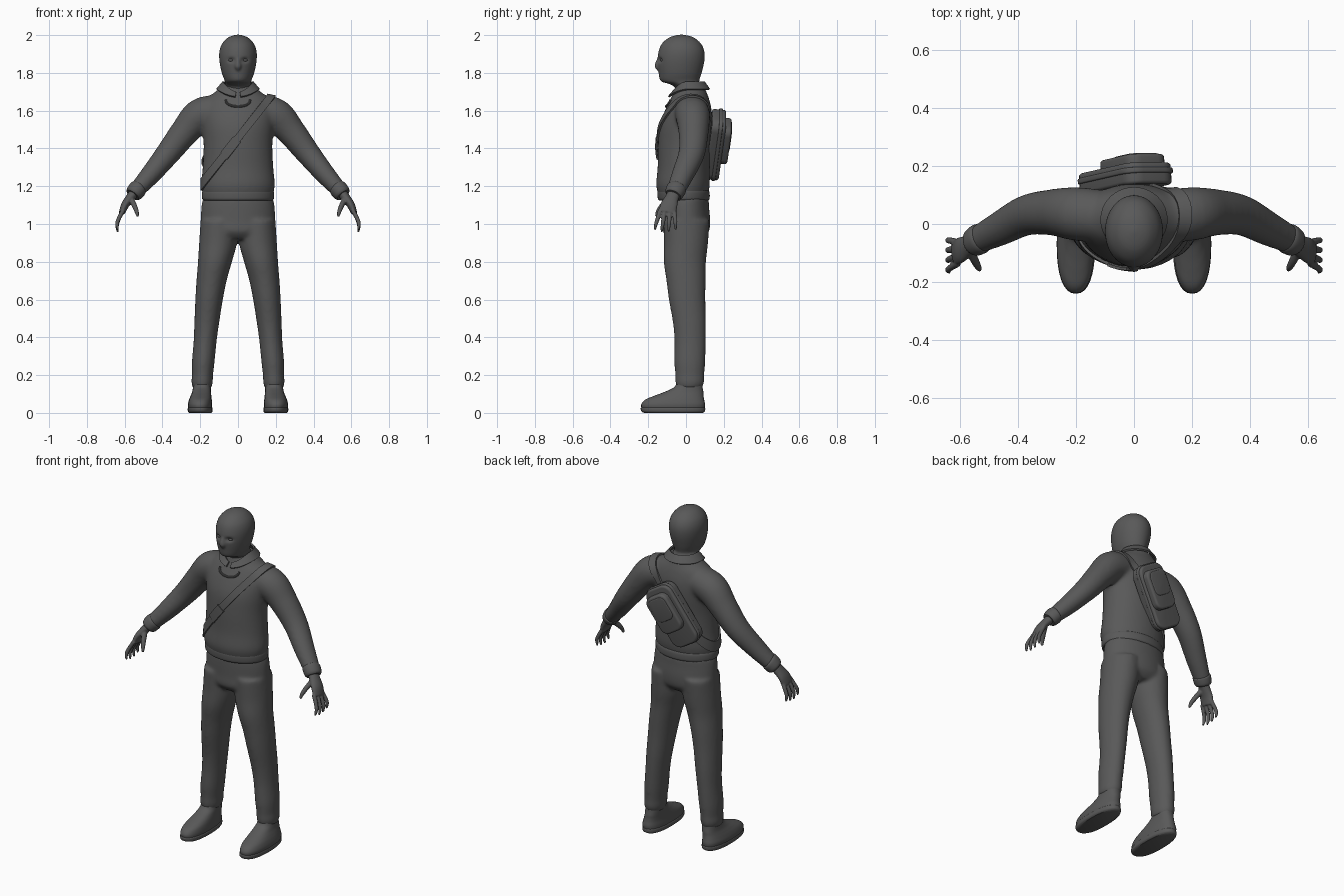
import bpy, bmesh
from math import sin, cos, pi, exp, radians
from mathutils import Vector
from mathutils.bvhtree import BVHTree

cube = bpy.data.objects.get("Cube")
if cube:
    bpy.data.objects.remove(cube, do_unlink=True)

grey = bpy.data.materials.new("dark_grey")
grey.use_nodes = True
grey.diffuse_color = (0.1, 0.1, 0.1, 1)
grey.node_tree.nodes["Principled BSDF"].inputs["Base Color"].default_value = (0.1, 0.1, 0.1, 1)


def spline(rows, steps=5):
    """Smooth rows of numbers by Catmull-Rom interpolation."""
    rows = [Vector(r) for r in rows]
    out = []
    for i in range(len(rows) - 1):
        a, b, c, d = (rows[min(max(i + k, 0), len(rows) - 1)] for k in (-1, 0, 1, 2))
        for j in range(steps):
            t = j / steps
            out.append(0.5 * (2 * b + (c - a) * t + (2 * a - 5 * b + 4 * c - d) * t * t
                              + (3 * b - a - 3 * c + d) * t ** 3))
    return out + [rows[-1]]


def loft(bm, rows, side=1, flat=True, sides=32, power=1.0):
    """Skin elliptical rings; each row is x, y, z, half width, half depth."""
    rows = spline(rows)
    rings = []
    for i, r in enumerate(rows):
        t = Vector((0, 0, 1))
        if not flat:
            t = (rows[min(i + 1, len(rows) - 1)] - rows[max(i - 1, 0)])[:3]
            t = Vector(t).normalized()
        v = Vector((0, 1, 0))
        v = (v - t * t.dot(v)).normalized()
        u = v.cross(t)
        ring = []
        for k in range(sides):
            c, s = cos(2 * pi * k / sides), sin(2 * pi * k / sides)
            c, s = (abs(q) ** power * (1 if q > 0 else -1) for q in (c, s))
            p = Vector(r[:3]) + u * c * max(r[3], .002) + v * s * max(r[4], .002)
            ring.append(bm.verts.new((p.x * side, p.y, p.z)))
        rings.append(ring)
    for a, b in zip(rings, rings[1:]):
        for k in range(sides):
            n = (k + 1) % sides
            bm.faces.new((a[k], a[n], b[n], b[k]))
    bm.faces.new(rings[0])
    bm.faces.new(rings[-1])


def apply(ob, kind, **settings):
    m = ob.modifiers.new(kind.lower(), kind)
    for key, value in settings.items():
        setattr(m, key, value)
    bpy.ops.object.modifier_apply(modifier=m.name)


def finish(name, bm, voxel=None, smooth=6, thick=None, bevel=None, angle=40):
    bmesh.ops.recalc_face_normals(bm, faces=bm.faces[:])
    mesh = bpy.data.meshes.new(name)
    bm.to_mesh(mesh)
    bm.free()
    ob = bpy.data.objects.new(name, mesh)
    bpy.context.collection.objects.link(ob)
    bpy.ops.object.select_all(action="DESELECT")
    ob.select_set(True)
    bpy.context.view_layer.objects.active = ob
    if voxel:
        apply(ob, "REMESH", mode="VOXEL", voxel_size=voxel)
        apply(ob, "SMOOTH", factor=0.5, iterations=smooth)
    if thick:
        apply(ob, "SOLIDIFY", thickness=thick, offset=0)
    if bevel:
        apply(ob, "BEVEL", width=bevel, segments=4)
    ob.data.materials.clear()
    ob.data.materials.append(grey)
    bpy.ops.object.shade_smooth_by_angle(angle=radians(angle))
    return ob


def strip(name, pairs, thick, closed=False):
    """Ribbon between pairs of edge points."""
    bm = bmesh.new()
    vs = [[bm.verts.new(p) for p in pair] for pair in pairs]
    for a, b in zip(vs, vs[1:] + (vs[:1] if closed else [])):
        bm.faces.new((a[0], b[0], b[1], a[1]))
    return finish(name, bm, thick=thick)


# Sweater: torso and both sleeves fused into one skin
bm = bmesh.new()
loft(bm, [(0, -.012, 1.13, .18, .128), (0, -.015, 1.16, .187, .133), (0, -.016, 1.21, .195, .142),
          (0, -.012, 1.3, .187, .138), (0, -.008, 1.42, .182, .14), (0, 0, 1.52, .19, .139),
          (0, .012, 1.6, .195, .124), (0, .02, 1.66, .17, .103), (0, .022, 1.7, .12, .086),
          (0, .02, 1.735, .082, .076)], sides=48)
for s in (1, -1):
    loft(bm, [(.1, .025, 1.6, .085, .09), (.2, .035, 1.575, .09, .092), (.28, .04, 1.49, .077, .08),
              (.37, .03, 1.375, .065, .07), (.46, -.015, 1.265, .054, .06),
              (.54, -.055, 1.175, .043, .048)], s, flat=False)
sweater = finish("sweater", bm, voxel=.01, smooth=10)
tree = BVHTree.FromPolygons([v.co for v in sweater.data.vertices],
                            [p.vertices for p in sweater.data.polygons])

# Waist rib and sleeve cuffs
bm = bmesh.new()
loft(bm, [(0, -.012, 1.125, .182, .13), (0, -.012, 1.135, .19, .137), (0, -.013, 1.165, .191, .138),
          (0, -.014, 1.18, .186, .133)], sides=48)
finish("waist_rib", bm)
for s, label in ((1, "left"), (-1, "right")):
    bm = bmesh.new()
    loft(bm, [(.522, -.045, 1.195, .041, .046), (.53, -.05, 1.187, .048, .053),
              (.55, -.062, 1.163, .046, .05), (.558, -.067, 1.153, .038, .042)], s, flat=False)
    finish(label + "_cuff", bm)

# Trousers: hips and legs fused
bm = bmesh.new()
loft(bm, [(0, 0, 1.14, .186, .12), (0, 0, 1.09, .194, .122), (0, .003, 1.02, .198, .125),
          (0, 0, .96, .198, .122), (0, 0, .92, .17, .09)], sides=48)
for s in (1, -1):
    loft(bm, [(.1, .003, 1.02, .098, .122), (.106, 0, .9, .1, .117), (.122, -.006, .8, .09, .112),
              (.14, 0, .7, .08, .104), (.153, .006, .6, .073, .097), (.165, .018, .48, .066, .088),
              (.174, .022, .38, .061, .083), (.184, .02, .27, .06, .082), (.188, .02, .2, .056, .077),
              (.19, .02, .165, .057, .077), (.19, .018, .13, .05, .067)], s)
finish("trousers", bm, voxel=.01, smooth=8)

# Shoes with soles
for s, label in ((1, "left"), (-1, "right")):
    bm = bmesh.new()
    loft(bm, [(.2, -.068, .02, .062, .166), (.201, -.068, .045, .064, .169), (.199, -.06, .07, .06, .156),
              (.196, -.038, .09, .055, .131), (.193, -.012, .11, .05, .104),
              (.191, .012, .135, .047, .076), (.19, .02, .165, .045, .066)], s, power=.85)
    finish(label + "_shoe", bm)
    bm = bmesh.new()
    loft(bm, [(.2, -.066, 0, .058, .155), (.2, -.068, .008, .065, .168), (.2, -.069, .024, .066, .171),
              (.2, -.068, .03, .062, .167)], s, power=.85)
    finish(label + "_sole", bm)

# Hands: palm, four fingers and thumb
for s, label in ((1, "left"), (-1, "right")):
    bm = bmesh.new()
    loft(bm, [(.545, -.06, 1.17, .027, .033), (.573, -.076, 1.135, .024, .037),
              (.598, -.09, 1.1, .021, .045), (.614, -.1, 1.06, .017, .045)], s, flat=False)
    for k in range(4):
        y, bend = -.136 + .024 * k, abs(k - 1.4) * .012
        loft(bm, [(.606, y, 1.075, .012, .012), (.628 - .003 * bend, y - .012 + .006 * k, 1.035, .0115, .0115),
                  (.64, y - .022 + .01 * k, .995 + bend * .5, .0105, .0105),
                  (.636, y - .03 + .013 * k, .952 + bend, .006, .006)], s, flat=False, sides=12)
    loft(bm, [(.568, -.085, 1.135, .016, .018), (.55, -.122, 1.1, .014, .016),
              (.537, -.147, 1.068, .012, .012), (.531, -.158, 1.04, .007, .007)], s, flat=False, sides=12)
    finish(label + "_hand", bm, voxel=.0045, smooth=3)

# Head with hood, nose and brow
bm = bmesh.new()
loft(bm, [(0, .015, 1.66, .075, .075), (0, .012, 1.72, .069, .07), (0, -.008, 1.742, .069, .082),
          (0, -.032, 1.757, .07, .102), (0, -.031, 1.8, .086, .114), (0, -.027, 1.86, .098, .124),
          (0, -.024, 1.91, .099, .122), (0, -.024, 1.95, .087, .107), (0, -.024, 1.98, .062, .077),
          (0, -.024, 1.995, .036, .045), (0, -.024, 2.003, .004, .005)], sides=40)
loft(bm, [(0, -.142, 1.81, .008, .008), (0, -.148, 1.832, .018, .018), (0, -.145, 1.86, .012, .016),
          (0, -.138, 1.885, .009, .01)], sides=16)
loft(bm, [(-.06, -.112, 1.893, .009, .01), (0, -.14, 1.893, .01, .01), (.06, -.112, 1.893, .009, .01)],
     flat=False, sides=16)
head = finish("head", bm, voxel=.006, smooth=4)
for v in head.data.vertices:  # sink the eye sockets
    if v.co.y < -.06:
        v.co.y += .014 * exp(-((abs(v.co.x) - .036) / .018) ** 2 - ((v.co.z - 1.868) / .012) ** 2)
for s, label in ((1, "left"), (-1, "right")):
    bm = bmesh.new()
    bmesh.ops.create_uvsphere(bm, u_segments=16, v_segments=10, radius=.014)
    bmesh.ops.scale(bm, vec=(1.2, 1, .6), verts=bm.verts[:])
    bmesh.ops.translate(bm, vec=(s * .036, -.122, 1.867), verts=bm.verts[:])
    finish(label + "_eye", bm)

# Folded shirt collar, open at the front
pairs = []
for i in range(41):
    t = -pi / 2 + .12 + (2 * pi - .24) * i / 40
    front = max(0, -sin(t)) ** 2
    top = Vector((.078 * cos(t), .012 + .083 * sin(t), 1.752 - .055 * front))
    low = Vector((.112 * cos(t), .015 + .108 * sin(t), 1.712 - .04 * front))
    pairs.append((top, low))
strip("collar", pairs, .01)

# Chain lying on the chest
bm = bmesh.new()
chain = []
for i in range(17):
    a = pi * i / 16
    hit, normal, _, _ = tree.find_nearest(Vector((.078 * cos(a), -.14, 1.69 - .052 * sin(a))))
    chain.append((*(hit + normal * .004), .006, .006))
loft(bm, chain, flat=False, sides=8)
finish("neck_chain", bm)

# Cross-body strap following the sweater
across, slope = Vector((-1.27, 0, 1)).normalized(), 1.27


def strap(name, start, end, half, lift, count):
    pairs = []
    for i in range(count):
        t = start + (end - start) * i / count
        ray = Vector((cos(t) * .62, sin(t), slope * cos(t) * .62)).normalized()
        pair = []
        for w in (half, -half):
            base = Vector((0, 0, 1.455)) + across * w
            hit = tree.ray_cast(base + ray * .8, -ray)[0]
            pair.append(hit + ray * lift)
        pairs.append(pair)
    strip(name, pairs, .01, closed=end - start > 6)


strap("strap", 0, 2 * pi, .02, .006, 72)
strap("strap_pad", pi * 1.28, pi * 1.5, .025, .011, 12)


# Sling bag: body, front pocket and flap
def slab(name, centre, size, bevel):
    bm = bmesh.new()
    bmesh.ops.create_cube(bm, size=1)
    bmesh.ops.scale(bm, vec=size, verts=bm.verts[:])
    corners = [e for e in bm.edges if abs((e.verts[0].co - e.verts[1].co).y) > .01]
    bmesh.ops.bevel(bm, geom=corners, offset=size[0] * .28, segments=6, profile=.5, affect="EDGES")
    ob = finish(name, bm, bevel=bevel)
    ob.location = centre
    ob.rotation_euler = (-.12, radians(32), 0)


slab("bag_body", (-.03, .155, 1.42), (.19, .075, .37), .012)
slab("bag_edge", (-.03, .165, 1.42), (.2, .02, .38), .006)
slab("bag_pocket", (-.005, .2, 1.44), (.155, .06, .23), .012)
slab("bag_flap", (.008, .226, 1.465), (.125, .022, .14), .007)
